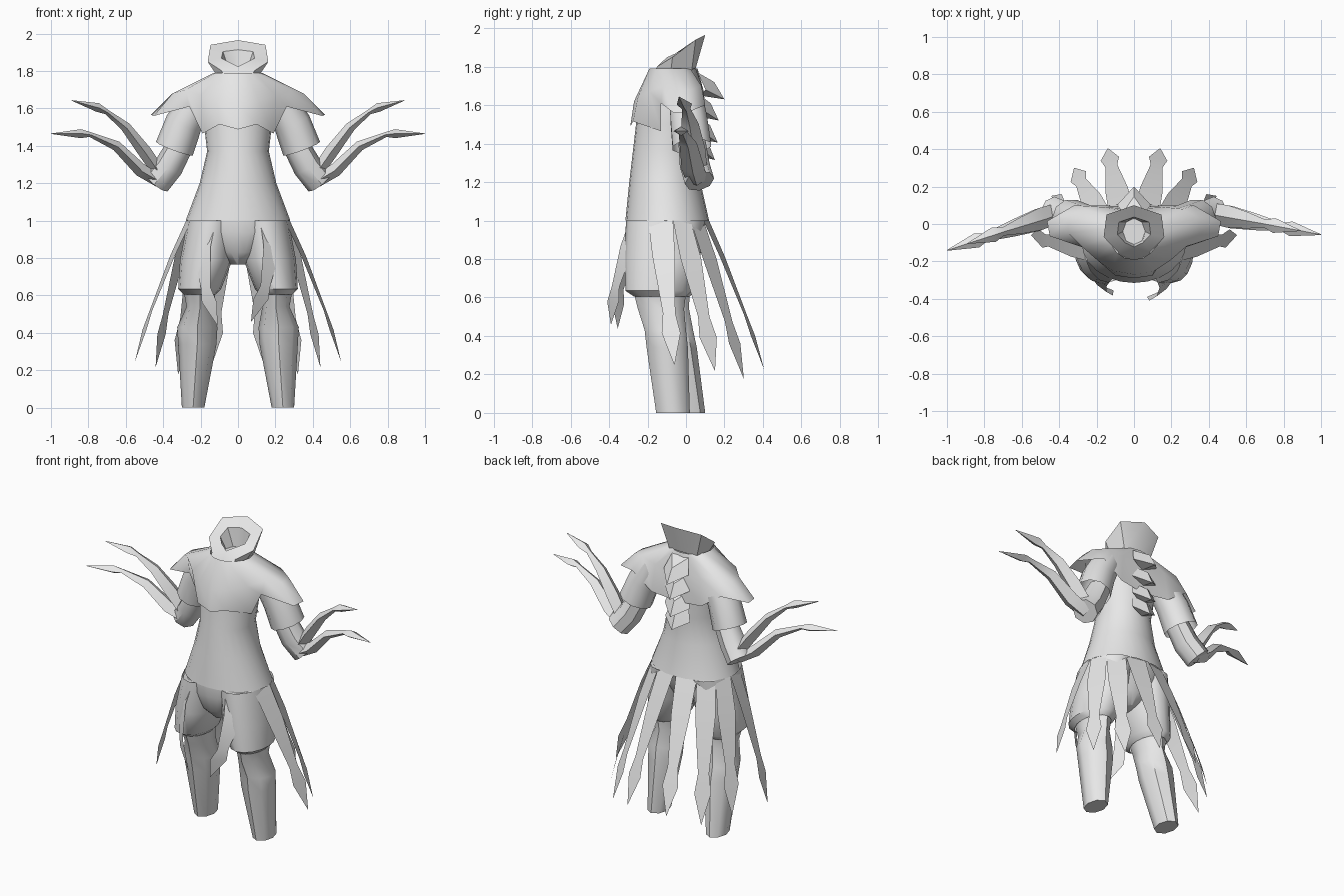
import bpy, bmesh
from math import sin, cos, pi, radians
from mathutils import Vector

cube = bpy.data.objects.get("Cube")
if cube:
    bpy.data.objects.remove(cube, do_unlink=True)

cloth = bpy.data.materials.new("plain_grey")
cloth.use_nodes = True
cloth.diffuse_color = (0.8, 0.8, 0.8, 1)
cloth.node_tree.nodes["Principled BSDF"].inputs["Base Color"].default_value = (0.8, 0.8, 0.8, 1)


def finish(name, bm, angle=45):
    """Turn a bmesh into a smooth shaded object with sharp creases."""
    bmesh.ops.remove_doubles(bm, verts=bm.verts, dist=0.0005)
    bmesh.ops.recalc_face_normals(bm, faces=bm.faces)
    mesh = bpy.data.meshes.new(name)
    bm.to_mesh(mesh)
    bm.free()
    mesh.materials.append(cloth)
    obj = bpy.data.objects.new(name, mesh)
    bpy.context.collection.objects.link(obj)
    bpy.ops.object.select_all(action="DESELECT")
    obj.select_set(True)
    bpy.context.view_layer.objects.active = obj
    bpy.ops.object.shade_smooth_by_angle(angle=radians(angle))


def skin(name, rings, caps="", closed=True, angle=45):
    """Bridge matching rows of points; caps may hold 'start' and 'end'."""
    bm = bmesh.new()
    rows = [[bm.verts.new(p) for p in ring] for ring in rings]
    count = len(rows[0])
    for low, high in zip(rows, rows[1:]):
        for i in range(count if closed else count - 1):
            j = (i + 1) % count
            bm.faces.new((low[i], low[j], high[j], high[i]))
    if "start" in caps:
        bm.faces.new(rows[0])
    if "end" in caps:
        bm.faces.new(rows[-1])
    finish(name, bm, angle)


def oval(cx, rx, front, back, z, n=24):
    """Level oval ring between a front and a back depth."""
    cy, ry = (front + back) / 2, (back - front) / 2
    return [(cx + rx * sin(2 * pi * i / n), cy - ry * cos(2 * pi * i / n), z) for i in range(n)]


def mirrored(half):
    """Complete a ring from its front-to-back left half."""
    return half + [(-x, y, z) for x, y, z in half[-2:0:-1]]


def sweep(name, path, n, flat=1.0, caps="end"):
    """Tube of varying radius along x, y, z, radius points."""
    points = [Vector(p[:3]) for p in path]
    rings = []
    for i, p in enumerate(points):
        along = (points[min(i + 1, len(points) - 1)] - points[max(i - 1, 0)]).normalized()
        u = along.cross(Vector((0, 1, 0))).normalized()
        v = u.cross(along)
        r = path[i][3]
        rings.append([p + r * (flat * cos(2 * pi * k / n) * u + sin(2 * pi * k / n) * v)
                      for k in range(n)])
    skin(name, rings, caps)


# Fitted coat body
skin("coat_body", [oval(0, *r) for r in (
    (0.17, -0.25, 0.07, 1.62), (0.18, -0.26, 0.08, 1.5), (0.165, -0.275, 0.065, 1.37),
    (0.205, -0.295, 0.075, 1.2), (0.28, -0.315, 0.12, 1.0))])

# Trouser seat
skin("trouser_seat", [oval(0, *r) for r in (
    (0.275, -0.313, 0.11, 1.01), (0.25, -0.312, 0.09, 0.94), (0.15, -0.28, 0.04, 0.83),
    (0.04, -0.22, -0.02, 0.765))], "end")

# Shoulder mantle: neckline, chest and scalloped hem
neckline = [(0.13 * sin(pi * i / 8), -0.065 - 0.125 * cos(pi * i / 8), 1.79) for i in range(9)]
chest = [(0, -0.27, 1.62), (0.11, -0.25, 1.64), (0.2, -0.19, 1.67), (0.28, -0.12, 1.7),
         (0.35, -0.05, 1.68), (0.35, 0.03, 1.68), (0.26, 0.08, 1.7), (0.16, 0.09, 1.68),
         (0, 0.08, 1.66)]
hem = [(0, -0.29, 1.488), (0.1, -0.275, 1.515), (0.19, -0.13, 1.465), (0.26, -0.13, 1.61),
       (0.45, -0.065, 1.56), (0.465, 0.015, 1.565), (0.32, 0.1, 1.6), (0.18, 0.1, 1.5),
       (0, 0.09, 1.48)]
skin("mantle", [mirrored(r) for r in (neckline, chest, hem)], angle=60)

# Flared collar with an open notch, and the neck inside it
base = [(0, -0.2, 1.705), (0.08, -0.165, 1.765), (0.11, -0.08, 1.77), (0.1, 0.03, 1.78), (0, 0.05, 1.79)]
rim = [(0, -0.19, 1.74), (0.085, -0.15, 1.8), (0.162, -0.07, 1.85), (0.147, 0.05, 1.94), (0, 0.1, 1.965)]
lining = [(x * 0.55, -0.04 + (y + 0.04) * 0.55, z * 0.4 + 1.128) for x, y, z in rim]
skin("collar", [mirrored(r) for r in (base, rim, lining)], angle=30)
skin("neck", [mirrored(lining), oval(0, 0.06, -0.11, 0.03, 1.79, 8)], "end")

# Overlapping pointed plates down the spine
for top, depth in ((1.77, 0.14), (1.66, 0.11), (1.545, 0.105), (1.455, 0.09)):
    bm = bmesh.new()
    left, right, wing_l, wing_r, tip, under, ridge = [bm.verts.new(p) for p in (
        (0.06, 0.06, top), (-0.06, 0.06, top),
        (0.09, 0.06 + depth * 0.3, top - 0.09), (-0.09, 0.06 + depth * 0.3, top - 0.09),
        (0, 0.06 + depth, top - 0.14), (0, 0.07, top - 0.12),
        (0, 0.06 + depth * 0.62, top - 0.05))]
    for face in ((left, right, ridge), (left, ridge, wing_l), (right, wing_r, ridge),
                 (wing_l, ridge, tip), (ridge, wing_r, tip), (wing_l, tip, under),
                 (tip, wing_r, under)):
        bm.faces.new(face)
    finish("spine_plate", bm, 30)

for side, word in ((1, "left"), (-1, "right")):
    # Trouser leg with flared cuff, then knee and shin
    def leg_ring(inner, outer, front, back, z, n):
        shift = 0 if side > 0 else 0.08 * max(0, 1 - z / 0.8)
        return oval(side * (inner + outer) / 2, (outer - inner) / 2, front + shift, back + shift, z, n)

    skin(word + "_trouser_leg", [leg_ring(*r, 16) for r in (
        (0.0, 0.27, -0.312, 0.1, 1.0), (0.03, 0.31, -0.32, 0.07, 0.79),
        (0.09, 0.32, -0.315, 0.03, 0.635), (0.12, 0.29, -0.27, 0.0, 0.605))])
    skin(word + "_shin", [leg_ring(*r, 8) for r in (
        (0.12, 0.29, -0.27, 0.0, 0.62), (0.13, 0.275, -0.25, -0.01, 0.54),
        (0.11, 0.325, -0.215, 0.0, 0.43), (0.115, 0.32, -0.205, 0.01, 0.34),
        (0.18, 0.3, -0.155, 0.02, 0.0))], "end")

    # Sleeve and forearm
    sweep(word + "_sleeve", [(side * 0.22, 0.0, 1.64, 0.09), (side * 0.29, 0.015, 1.52, 0.1),
                             (side * 0.34, 0.03, 1.385, 0.105)], 10, caps="")
    sweep(word + "_forearm", [(side * 0.3, 0.03, 1.42, 0.07), (side * 0.37, 0.045, 1.29, 0.078),
                              (side * 0.438, 0.07, 1.205, 0.078)], 8)

    # Two whip-like claws with spearhead tips
    radii = (0.055, 0.06, 0.045, 0.022, 0.04, 0.002)
    for name, line in (
            ("upper", ((0.39, 1.21), (0.5, 1.37), (0.6, 1.5), (0.7, 1.58), (0.75, 1.605), (0.89, 1.643))),
            ("lower", ((0.42, 1.21), (0.52, 1.27), (0.65, 1.4), (0.79, 1.46), (0.84, 1.465), (1.0, 1.465)))):
        path = [(side * x, 0.06 - (x - 0.4) * (0.265 - side * 0.07), z, r)
                for (x, z), r in zip(line, radii)]
        sweep(word + "_" + name + "_claw", path, 4, flat=0.6)

    # Torn coat tails hanging from the hem, the front pair bowing forward
    front_tip = (0.07, -0.39, 0.46) if side > 0 else (0.11, -0.355, 0.44)
    for start, end, bow, tip in ((25, 63, 0.2, front_tip), (63, 98, 0.08, (0.55, -0.06, 0.25)),
                                 (98, 124, 0.06, (0.44, 0.15, 0.22)),
                                 (124, 150, 0.06, (0.32, 0.3, 0.18)),
                                 (150, 178, 0.06, (0.14, 0.405, 0.23))):
        a, b = [Vector((side * 0.28 * sin(radians(t)), -0.0975 - 0.2175 * cos(radians(t)), 1.0))
                for t in (start, end)]
        middle, across = (a + b) / 2, (b - a).normalized()
        goal = Vector((side * tip[0], tip[1], tip[2]))
        outward = Vector((middle.x, middle.y + 0.1, 0)).normalized()
        rows = [(a, b)]
        for t, half in ((0.25, 0.06), (0.64, 0.033), (0.78, 0.05), (1, 0.001)):
            centre = middle.lerp(goal, t) + outward * bow * t * (1 - t)
            rows.append((centre - across * half, centre + across * half))
        skin(word + "_coat_tail", rows, closed=False)
